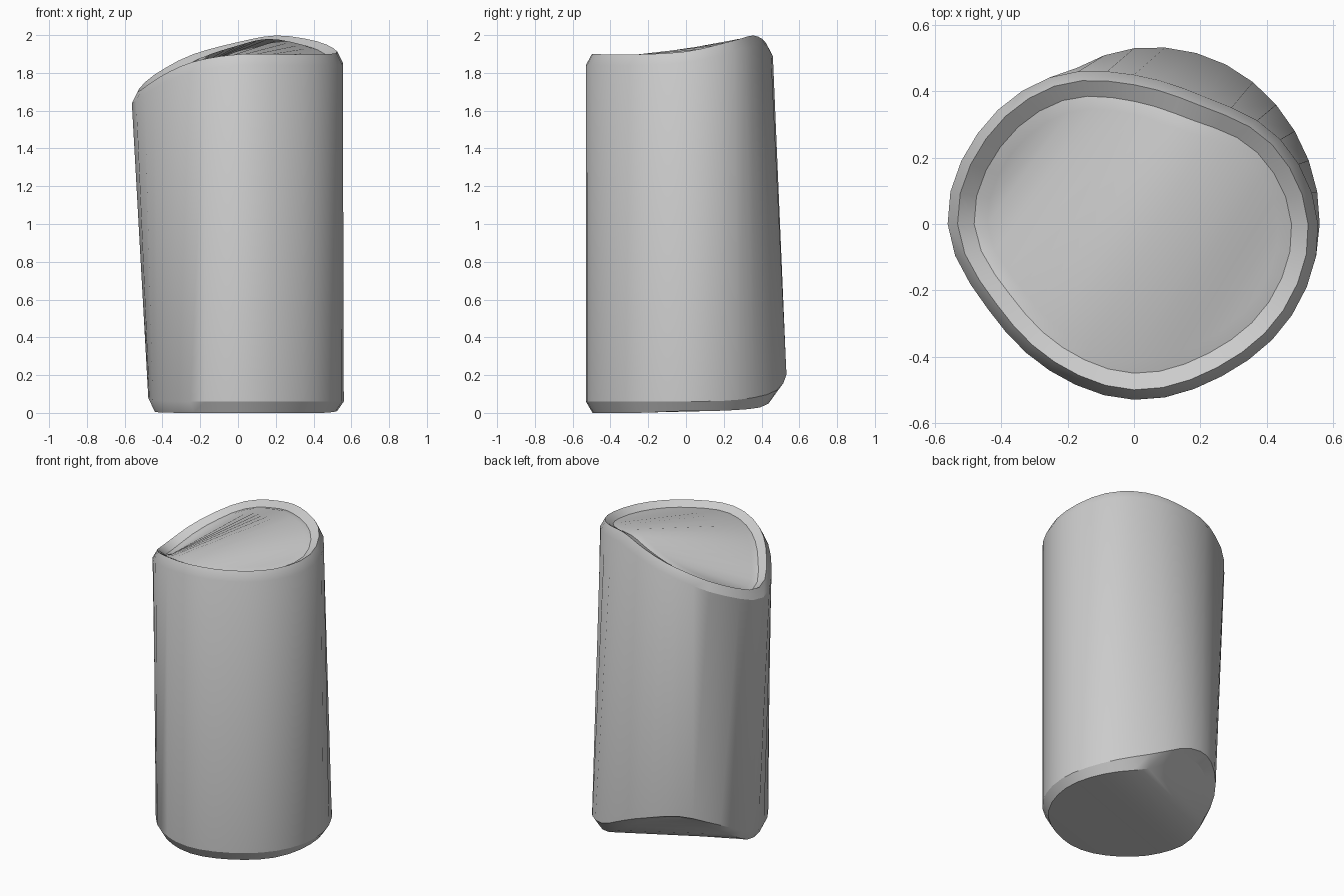
import bpy, math

if "Cube" in bpy.data.objects:
    bpy.data.objects.remove(bpy.data.objects["Cube"])

N = 36  # sides

# Profiles sampled every 30 degrees, starting at +x, counter-clockwise
TOP_R = [.555, .51, .44, .45, .51, .545, .562, .51, .51, .53, .53, .55]
TOP_Z = [1.855, 1.91, 1.94, 1.905, 1.84, 1.73, 1.64, 1.72, 1.80, 1.84, 1.84, 1.84]
BOT_R = [.56, .56, .555, .53, .49, .485, .475, .485, .505, .53, .53, .55]
BOT_Z = [.06, .07, .12, .24, .28, .20, .08, .065, .06, .06, .06, .06]
BASE_R = [.525, .525, .505, .47, .43, .455, .445, .455, .47, .495, .495, .515]
BASE_Z = [.01, .015, .05, .195, .245, .155, .02, .003, 0, 0, 0, 0]


def sample(table, a):
    """Periodic Catmull-Rom interpolation of a profile table."""
    n = len(table)
    f = a / (2 * math.pi) * n
    i = math.floor(f)
    t = f - i
    p = [table[(i + k) % n] for k in (-1, 0, 1, 2)]
    return p[1] + .5 * t * (p[2] - p[0] + t * (2 * p[0] - 5 * p[1] + 4 * p[2] - p[3]
                            + t * (3 * (p[1] - p[2]) + p[3] - p[0])))


def ring(rt, zt, inset=0, lift=0):
    pts = []
    for i in range(N):
        a = 2 * math.pi * i / N
        r = sample(rt, a) - inset
        pts.append((r * math.cos(a), r * math.sin(a), max(0, sample(zt, a) + lift)))
    return pts


def cap(base, start, flip):
    """Close a ring with strips running across the axis through 'start'."""
    v = lambda k: base + (start + k) % N
    h = N // 2
    faces = [(v(0), v(1), v(-1))]
    faces += [(v(-k), v(k), v(k + 1), v(-k - 1)) for k in range(1, h - 1)]
    faces.append((v(1 - h), v(h - 1), v(h)))
    return [f[::-1] if flip else f for f in faces]


rings = [
    ring(BASE_R, BASE_Z),            # base edge
    ring(BOT_R, BOT_Z),              # base chamfer
    ring(TOP_R, TOP_Z),              # top chamfer
    ring(TOP_R, TOP_Z, .03, .058),   # rim crest
    ring(TOP_R, TOP_Z, .08, .03),    # groove
    ring(TOP_R, TOP_Z, .12, .04),    # raised lid edge
]
verts = [p for r in rings for p in r]
faces = []
for j in range(len(rings) - 1):
    for i in range(N):
        k = (i + 1) % N
        faces.append((j * N + i, j * N + k, (j + 1) * N + k, (j + 1) * N + i))
faces += cap(0, round(N * 112 / 360), False)
faces += cap((len(rings) - 1) * N, 15, True)

# Twisted cylinder body with grooved rim
mesh = bpy.data.meshes.new("twisted_cylinder")
mesh.from_pydata(verts, [], faces)
mesh.validate()
body = bpy.data.objects.new("twisted_cylinder", mesh)
bpy.context.collection.objects.link(body)
bpy.context.view_layer.objects.active = body
body.select_set(True)
bpy.ops.object.mode_set(mode='EDIT')
bpy.ops.mesh.select_all(action='SELECT')
bpy.ops.mesh.normals_make_consistent(inside=False)
bpy.ops.object.mode_set(mode='OBJECT')
bpy.ops.object.shade_smooth_by_angle(angle=math.radians(30))
